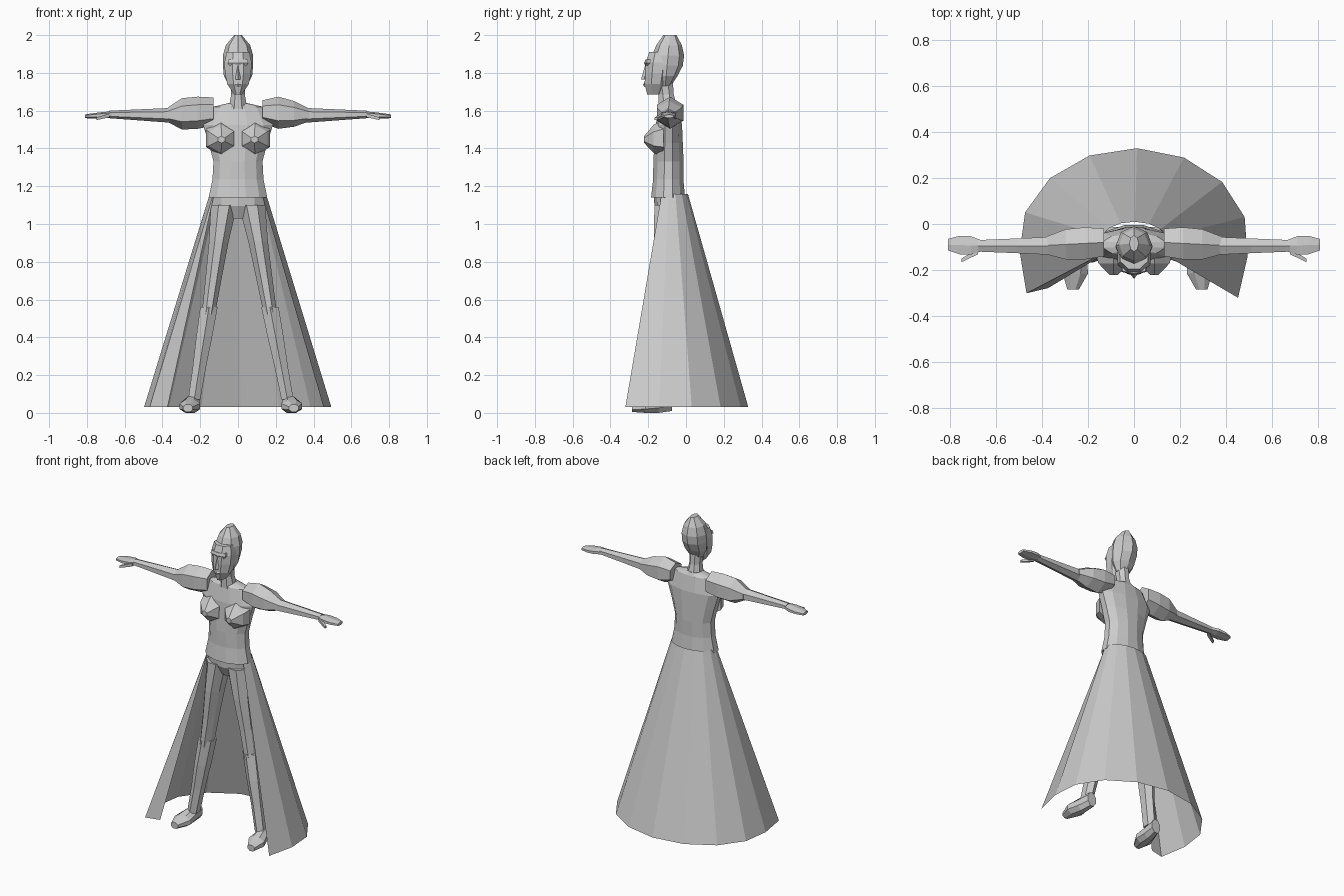
import bpy
import bmesh
import math
from mathutils import Vector

cube = bpy.data.objects.get("Cube")
if cube:
    bpy.data.objects.remove(cube, do_unlink=True)

colour = (0.6, 0.6, 0.6, 1)
grey = bpy.data.materials.new("plain grey")
grey.use_nodes = True
grey.diffuse_color = colour
grey.node_tree.nodes["Principled BSDF"].inputs["Base Color"].default_value = colour


def finish(name, bm):
    bmesh.ops.recalc_face_normals(bm, faces=bm.faces)
    mesh = bpy.data.meshes.new(name)
    bm.to_mesh(mesh)
    bm.free()
    mesh.materials.append(grey)
    obj = bpy.data.objects.new(name, mesh)
    bpy.context.scene.collection.objects.link(obj)


def loft(name, start, end, sizes, sides=8, phase=0.5, side=1):
    """Skin evenly spaced rings of half sizes from start to end, square to the main axis."""
    start, end = Vector(start), Vector(end)
    span = end - start
    main = max(range(3), key=lambda axis: abs(span[axis]))
    across, along = [axis for axis in range(3) if axis != main]
    angles = [math.tau * (i + phase) / sides for i in range(sides)]
    widest = max(math.cos(a) for a in angles)
    tallest = max(math.sin(a) for a in angles)

    bm = bmesh.new()
    loops = []
    for step, (half_u, half_v) in enumerate(sizes):
        centre = start + span * step / (len(sizes) - 1)
        loop = []
        for a in angles:
            point = centre.copy()
            point[across] += half_u * math.cos(a) / widest
            point[along] += half_v * math.sin(a) / tallest
            point.x *= side
            loop.append(bm.verts.new(point))
        loops.append(loop)
    for lower, upper in zip(loops, loops[1:]):
        for i in range(sides):
            j = (i + 1) % sides
            bm.faces.new((lower[i], lower[j], upper[j], upper[i]))
    bm.faces.new(loops[0])
    bm.faces.new(loops[-1])
    finish(name, bm)


# Bodice with a flared lower edge, sloping shoulders and hips
loft("bodice", (0, -.095, 1.14), (0, -.09, 1.62),
     [(.155, .09), (.135, .08), (.13, .08), (.155, .075), (.185, .07), (.135, .05)], sides=12)
loft("shoulders", (0, -.09, 1.62), (0, -.09, 1.64), [(.135, .05), (.05, .04)], sides=12)
loft("hips", (0, -.085, 1.03), (0, -.09, 1.16), [(.07, .05), (.14, .08), (.145, .08)], sides=10)

# Neck, head and hair
loft("neck", (0, -.095, 1.61), (0, -.115, 1.76), [(.05, .05), (.036, .04), (.04, .045)])
loft("face", (0, -.165, 1.685), (0, -.14, 1.91),
     [(.02, .04), (.057, .06), (.069, .065), (.072, .068), (.06, .055)])
loft("hair", (0, -.11, 1.73), (0, -.085, 2),
     [(.045, .03), (.075, .06), (.08, .083), (.08, .085), (.065, .068), (.02, .035)], phase=0)

# Facial features
loft("nose", (0, -.222, 1.765), (0, -.205, 1.84), [(.014, .016), (.007, .012)], sides=4, phase=0)
loft("lips", (0, -.21, 1.725), (0, -.21, 1.75), [(.015, .01), (.02, .017), (.012, .01)], sides=6)
loft("brow", (0, -.195, 1.835), (0, -.195, 1.87), [(.04, .02), (.055, .027), (.05, .02)], sides=6)

for side, label in ((1, "left"), (-1, "right")):
    # The left foot stands slightly wider, the right sleeve is fuller
    out = .03 if side > 0 else 0
    full = .015 if side < 0 else 0

    loft(label + "_bust", (.09, -.12, 1.455), (.088, -.222, 1.447),
         [(.08, .095), (.066, .075), (.018, .018)], sides=6, side=side)

    # Puffed sleeve, arm and hand
    loft(label + "_puff_sleeve", (.13, -.08, 1.595), (.38, -.093, 1.577),
         [(.06, .06 + full), (.07, .085), (.066, .068 + full), (.039, .033)], sides=6, side=side)
    loft(label + "_arm", (.34, -.095, 1.575), (.68, -.095, 1.58),
         [(.04, .04), (.032, .03), (.025, .02)], sides=6, side=side)
    loft(label + "_hand", (.66, -.095, 1.58), (.81, -.09, 1.57),
         [(.023, .016), (.04, .017), (.04, .014), (.025, .01)], sides=6, side=side)
    loft(label + "_thumb", (.68, -.12, 1.575), (.75, -.158, 1.557),
         [(.012, .01), (.008, .007)], sides=4, side=side)

    # Leg and boot
    loft(label + "_thigh", (.074, -.09, 1.1), (.157 + out / 2, -.1, .52),
         [(.07, .078), (.052, .075), (.043, .06), (.035, .053)], side=side)
    loft(label + "_boot_shaft", (.154 + out / 2, -.097, .56), (.232 + out, -.13, .07),
         [(.046, .062), (.042, .06), (.035, .048), (.032, .045)], sides=6, side=side)
    loft(label + "_foot", (.265 + out, -.285, .025), (.235 + out, -.075, .055),
         [(.025, .02), (.055, .035), (.04, .045), (.03, .045)], side=side)

# Long skirt open at the front, in flat panels from waist to hem
bm = bmesh.new()


def pleat(degrees, reach=1.0):
    a = math.radians(degrees)
    waist = (.15 * math.cos(a), .09 * math.sin(a) - .08, 1.16)
    hem = (.5 * reach * math.cos(a), .41 * reach * math.sin(a) - .08, .03)
    return bm.verts.new(waist), bm.verts.new(hem)


panels = 10
pleats = [pleat(24.3 * i - 33, 1.08 if i in (0, panels) else 1) for i in range(panels + 1)]
pleats.append(pleat(213, .89))
for (waist_a, hem_a), (waist_b, hem_b) in zip(pleats, pleats[1:]):
    bm.faces.new((waist_a, waist_b, hem_b, hem_a))
finish("open_skirt", bm)
